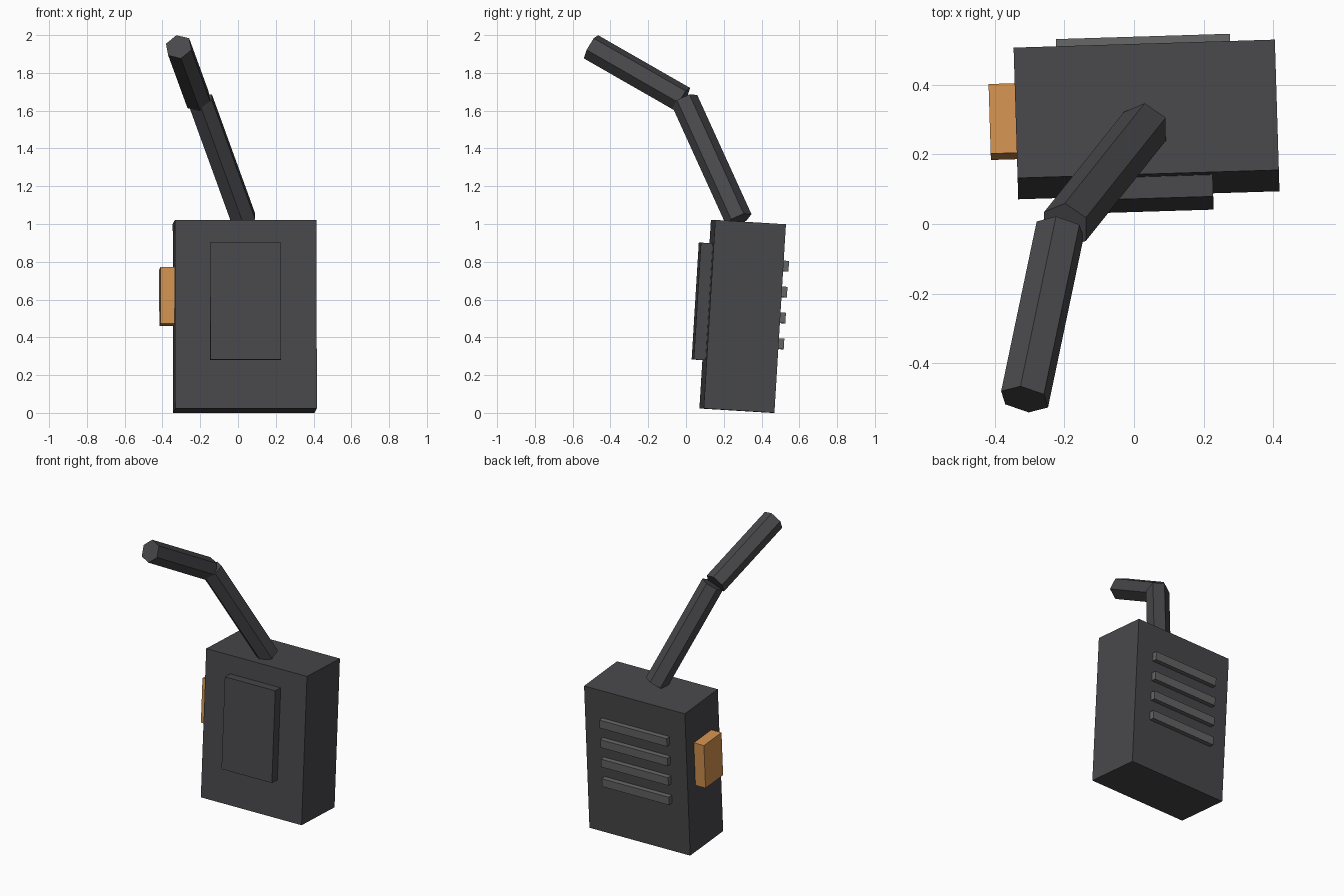
import bpy, math
from mathutils import Vector, Matrix

if "Cube" in bpy.data.objects:
    bpy.data.objects.remove(bpy.data.objects["Cube"])


def material(name, rgb):
    m = bpy.data.materials.new(name)
    m.diffuse_color = (*rgb, 1)
    m.use_nodes = True
    m.node_tree.nodes["Principled BSDF"].inputs["Base Color"].default_value = m.diffuse_color
    return m


DARK = material("dark_grey", (0.065, 0.065, 0.07))
GREY = material("mid_grey", (0.13, 0.13, 0.13))
ORANGE = material("orange", (0.65, 0.29, 0.08))

# Shared frame of the slightly tilted case
CASE = (Matrix.Translation((0.036, 0.30, 0.511))
        @ Matrix.Rotation(math.radians(1.76), 4, 'Z')
        @ Matrix.Rotation(math.radians(-3.5), 4, 'X'))


def box(name, centre, size, mat):
    bpy.ops.mesh.primitive_cube_add(size=1)
    ob = bpy.context.object
    ob.name = name
    ob.data.transform(Matrix.Translation(centre) @ Matrix.Diagonal((*size, 1)))
    ob.matrix_world = CASE
    ob.data.materials.append(mat)
    return ob


def hex_rod(name, start, end, corner, radius=0.073):
    """Six-sided rod; 'corner' is the direction of one of its edges."""
    a, b = Vector(start), Vector(end)
    z = (b - a).normalized()
    x = Vector(corner)
    x = (x - z * x.dot(z)).normalized()
    y = z.cross(x)
    bpy.ops.mesh.primitive_cylinder_add(vertices=6, radius=radius, depth=(b - a).length)
    ob = bpy.context.object
    ob.name = name
    # the primitive has a corner on its local y axis
    rot = Matrix((y, -x, z)).transposed().to_4x4()
    ob.matrix_world = Matrix.Translation((a + b) / 2) @ rot
    ob.data.materials.append(DARK)
    return ob


# Case with raised front panel and side button
box("case", (0, 0, 0), (0.75, 0.375, 1.0), DARK)
box("front_panel", (-0.003, -0.2, 0.066), (0.375, 0.10, 0.62), DARK)
box("side_button", (-0.4, 0, 0.105), (0.10, 0.20, 0.30), ORANGE)

# Four vent bars on the back
for i in range(4):
    box(f"vent_bar_{i + 1}", (-0.003, 0.1925, -0.133 + 0.1375 * i),
        (0.5, 0.055, 0.056), GREY)

# Bent antenna
hex_rod("antenna_lower", (0.031, 0.28, 1.022), (-0.198, -0.007, 1.653), (0, 0.07, 0.031))
hex_rod("antenna_upper", (-0.212, -0.016, 1.659), (-0.314, -0.503, 1.938), (-0.012, 0.037, 0.062))
